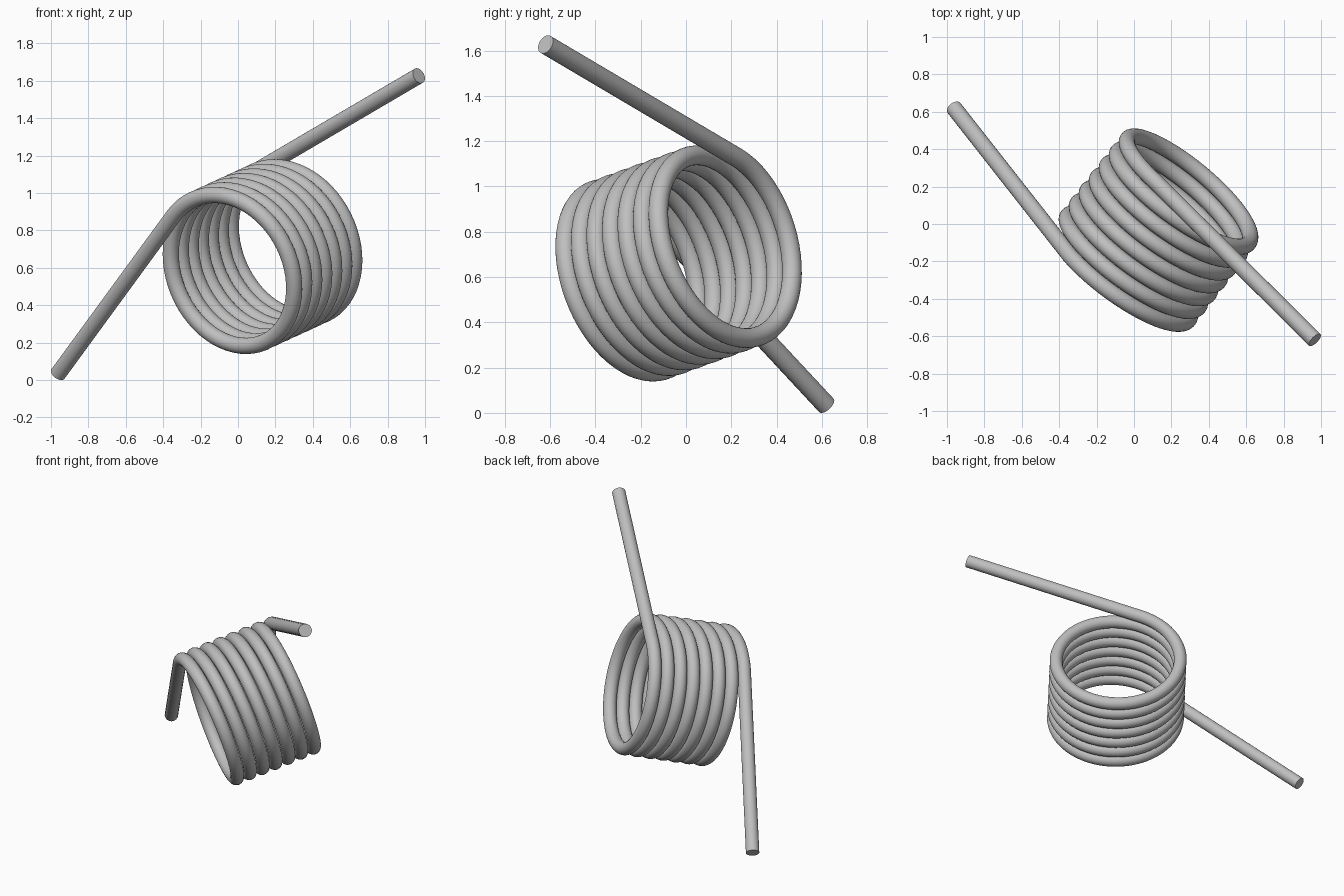
import bpy
from math import acos, atan2, cos, sin, pi
from mathutils import Vector

if "Cube" in bpy.data.objects:
    bpy.data.objects.remove(bpy.data.objects["Cube"], do_unlink=True)

# Coil dimensions and placement
COIL_R, WIRE_R, TURNS, STEPS = 0.426, 0.0435, 7, 64
axis = Vector((0.592, 0.758, 0.273)).normalized()
middle = Vector((0.123, -0.037, 0.663))
low_end = Vector((-0.962, 0.62, 0.033))
high_end = Vector((0.967, -0.62, 1.627))

# Directions across the coil: sideways and up
side = axis.cross(Vector((0, 0, 1))).normalized()
up = side.cross(axis)


def tangent(end):
    """Angle where a straight leg meets the coil, and its distance along the axis."""
    d = end - middle
    x, y = d.dot(side), d.dot(up)
    reach = acos(COIL_R / (x * x + y * y) ** 0.5)
    return atan2(y, x), reach, d.dot(axis)


low_angle, low_reach, low_along = tangent(low_end)
high_angle, high_reach, high_along = tangent(high_end)
start = (low_angle - low_reach) % (2 * pi)
finish = (high_angle + high_reach) % (2 * pi) - 2 * pi * TURNS

# Wire path: straight leg, helix, straight leg
path = [low_end]
count = TURNS * STEPS
for i in range(count + 1):
    t = i / count
    a = start + (finish - start) * t
    along = low_along + (high_along - low_along) * t
    path.append(middle + axis * along + (side * cos(a) + up * sin(a)) * COIL_R)
path.append(high_end)

# Round wire swept along the path
curve = bpy.data.curves.new("spring_wire", "CURVE")
curve.dimensions = "3D"
curve.bevel_depth = WIRE_R
curve.bevel_resolution = 10
curve.use_fill_caps = True
spline = curve.splines.new("POLY")
spline.points.add(len(path) - 1)
for point, co in zip(spline.points, path):
    point.co = (*co, 1)

spring = bpy.data.objects.new("torsion_spring", curve)
bpy.context.collection.objects.link(spring)
bpy.ops.object.select_all(action="DESELECT")
spring.select_set(True)
bpy.context.view_layer.objects.active = spring
bpy.ops.object.convert(target="MESH")
spring = bpy.context.view_layer.objects.active
bpy.ops.object.shade_smooth_by_angle(angle=pi / 5)

# Plain grey steel
steel = bpy.data.materials.new("grey_steel")
steel.use_nodes = True
grey = (0.52, 0.52, 0.52, 1)
steel.diffuse_color = grey
steel.node_tree.nodes["Principled BSDF"].inputs["Base Color"].default_value = grey
spring.data.materials.clear()
spring.data.materials.append(steel)
